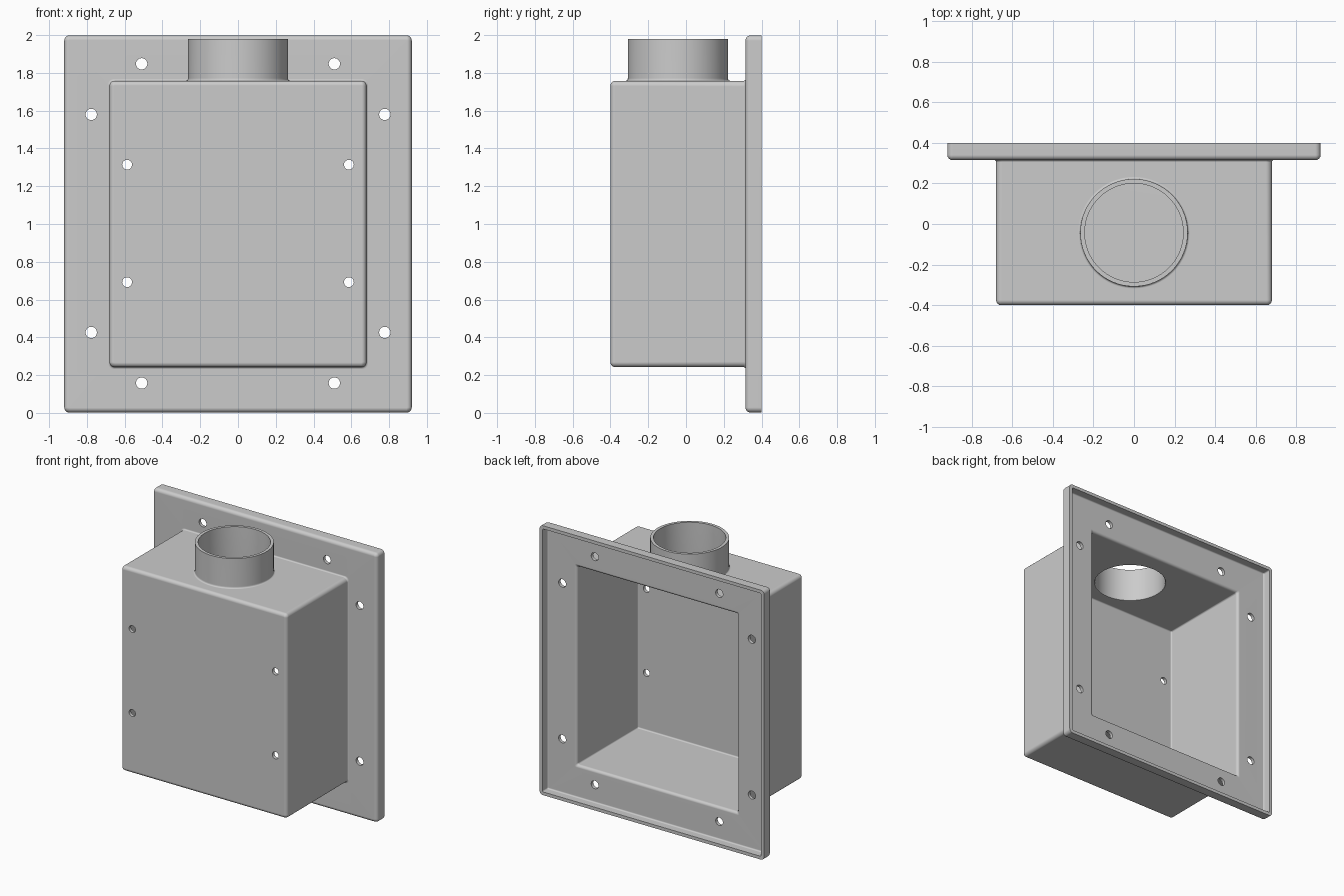
import bpy, bmesh
from math import sin, cos, pi, radians

if "Cube" in bpy.data.objects:
    bpy.data.objects.remove(bpy.data.objects["Cube"])


def loft(name, stacks):
    """Closed solids, each skinned through a stack of equal-length rings."""
    bm = bmesh.new()
    for rings in stacks:
        loops = [[bm.verts.new(p) for p in ring] for ring in rings]
        n = len(loops[0])
        for a, b in zip(loops, loops[1:]):
            for i in range(n):
                j = (i + 1) % n
                bm.faces.new((a[i], a[j], b[j], b[i]))
        bm.faces.new(loops[0][::-1])
        bm.faces.new(loops[-1])
    bmesh.ops.recalc_face_normals(bm, faces=bm.faces)
    me = bpy.data.meshes.new(name)
    bm.to_mesh(me)
    bm.free()
    ob = bpy.data.objects.new(name, me)
    bpy.context.collection.objects.link(ob)
    return ob


def rounded_rect(grow, r, y, segs=5):
    """Rounded rectangle around the box outline, grown outward by 'grow'."""
    hw, hh = 0.68 + grow, 0.758 + grow
    pts = []
    for q, (sx, sz) in enumerate([(1, 1), (-1, 1), (-1, -1), (1, -1)]):
        for k in range(segs + 1):
            a = (q + k / segs) * pi / 2
            pts.append((sx * (hw - r) + r * cos(a), y, 1 + sz * (hh - r) + r * sin(a)))
    return pts


def circle_z(r, z, n=64):
    return [(r * cos(2 * pi * i / n), -0.043 + r * sin(2 * pi * i / n), z) for i in range(n)]


def pin(x, z, r, y0, y1, n=24):
    return [[(x + r * cos(2 * pi * i / n), y, z + r * sin(2 * pi * i / n))
             for i in range(n)] for y in (y0, y1)]


def boolean(target, tool, operation):
    tool.hide_render = True
    mod = target.modifiers.new(tool.name, 'BOOLEAN')
    mod.operation, mod.solver, mod.object = operation, 'EXACT', tool
    bpy.context.view_layer.objects.active = target
    bpy.ops.object.modifier_apply(modifier=mod.name)
    bpy.data.objects.remove(tool)


# One-piece shell: box front, box sides, flange, rim, then back in to the cavity
R, S = 0.025, 4
arc = [(sin(k / S * pi / 2), cos(k / S * pi / 2)) for k in range(S + 1)]
rings = []
for s, c in arc:                                    # rounded box front
    rings.append(rounded_rect(-R + R * s, 0.002 + R * s, -0.40 + R - R * c))
for s, c in arc:                                    # fillet into flange
    rings.append(rounded_rect(0.01 * (1 - c), 0.03, 0.305 + 0.01 * s))
for s, c in arc:                                    # rounded flange edge
    rings.append(rounded_rect(0.24 - R + R * s, 0.002 + R * s, 0.315 + R - R * c))
rings.append(rounded_rect(0.24, 0.027, 0.40))       # rim
rings.append(rounded_rect(0.216, 0.01, 0.40))
for s, c in arc:                                    # pocket floor corner
    rings.append(rounded_rect(0.206 + 0.01 * c, 0.002 + 0.008 * c, 0.349 - 0.01 * s))
for s, c in arc:                                    # rolled opening edge
    rings.append(rounded_rect(-0.024 + 0.02 * (1 - s), 0.012, 0.319 + 0.02 * c))
for s, c in arc:                                    # cavity end corner
    rings.append(rounded_rect(-0.034 + 0.01 * c, 0.002 + 0.008 * c, -0.366 - 0.01 * s))
shell = loft("duct_box", [rings])

# Round spout with a small base fillet, bored through into the cavity
spout = loft("spout", [[circle_z(r, z) for r, z in [
    (0.276, 1.745), (0.276, 1.758), (0.269, 1.761), (0.266, 1.765),
    (0.265, 1.772), (0.265, 1.98)]]])
boolean(shell, spout, 'UNION')
bore = loft("spout_bore", [[circle_z(r, z) for r, z in [
    (0.256, 1.6), (0.256, 1.734), (0.248, 1.737), (0.243, 1.748), (0.243, 2.1)]]])
boolean(shell, bore, 'DIFFERENCE')

# Screw holes: eight in the flange, four in the box front
pins = []
for sx in (-1, 1):
    for sz in (-1, 1):
        pins.append(pin(sx * 0.51, 1.003 + sz * 0.845, 0.03, 0.25, 0.37))
        pins.append(pin(sx * 0.777, 1.003 + sz * 0.577, 0.03, 0.25, 0.37))
        pins.append(pin(sx * 0.587, 1.003 + sz * 0.311, 0.026, -0.5, -0.3))
boolean(shell, loft("screw_holes", pins), 'DIFFERENCE')

# Smooth fillets, flat walls
bpy.ops.object.select_all(action='DESELECT')
shell.select_set(True)
bpy.context.view_layer.objects.active = shell
bpy.ops.object.shade_smooth_by_angle(angle=radians(35))
wn = shell.modifiers.new("flat_walls", 'WEIGHTED_NORMAL')
wn.keep_sharp = True
